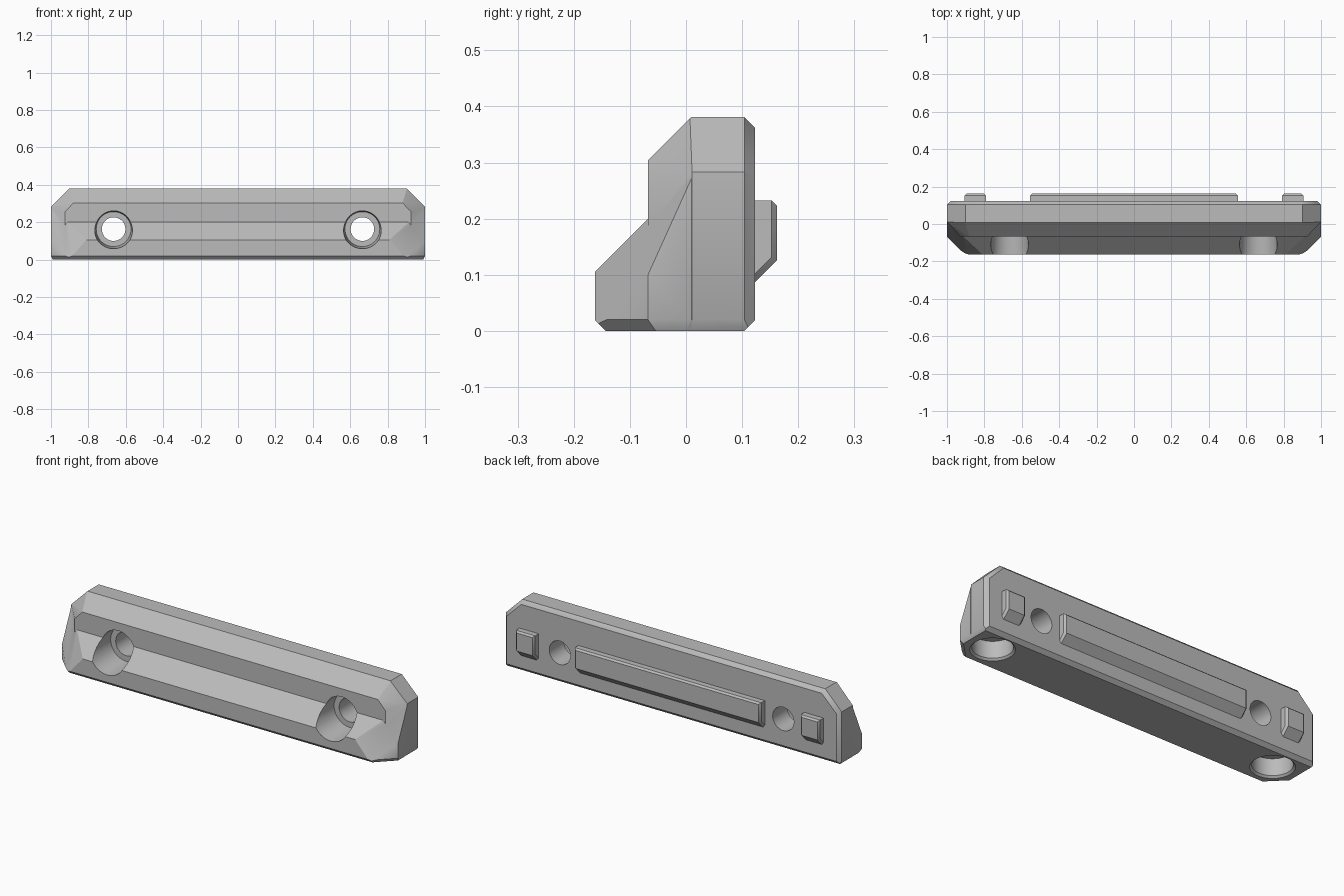
import bpy, bmesh
from math import radians
from mathutils import Vector, Matrix

cube = bpy.data.objects.get("Cube")
if cube:
    bpy.data.objects.remove(cube, do_unlink=True)

gray = bpy.data.materials.new("plain gray")
gray.use_nodes = True
gray.diffuse_color = (0.5, 0.5, 0.5, 1)
gray.node_tree.nodes["Principled BSDF"].inputs["Base Color"].default_value = (0.5, 0.5, 0.5, 1)


def finish(bm, name):
    bmesh.ops.recalc_face_normals(bm, faces=bm.faces)
    mesh = bpy.data.meshes.new(name)
    bm.to_mesh(mesh)
    bm.free()
    obj = bpy.data.objects.new(name, mesh)
    mesh.materials.append(gray)
    bpy.context.collection.objects.link(obj)
    return obj


def chiseled(name, low, high, cuts):
    """Box from low to high, trimmed to n.p <= d for each (n, d), mirrored in x."""
    low, high = Vector(low), Vector(high)
    bm = bmesh.new()
    bmesh.ops.create_cube(bm, size=1)
    bmesh.ops.scale(bm, vec=high - low, verts=bm.verts)
    bmesh.ops.translate(bm, vec=(low + high) / 2, verts=bm.verts)
    mid = (low.x + high.x) / 2
    for n, d in cuts:
        for side in ((1, -1) if n[0] else (1,)):
            no = Vector((n[0] * side, n[1], n[2]))
            co = no * (d / no.length_squared) + Vector((mid, 0, 0))
            geom = bm.verts[:] + bm.edges[:] + bm.faces[:]
            cut = bmesh.ops.bisect_plane(bm, geom=geom, plane_co=co, plane_no=no,
                                         clear_outer=True, dist=1e-6)
            edges = [e for e in cut["geom_cut"] if isinstance(e, bmesh.types.BMEdge)]
            bmesh.ops.holes_fill(bm, edges=[e for e in edges if e.is_boundary], sides=0)
    return finish(bm, name)


def round_cutter(name, start, axis, r1, r2, depth):
    """Round cutter running from start along axis, radius r1 to r2."""
    axis = Vector(axis)
    bm = bmesh.new()
    turn = axis.to_track_quat('Z', 'Y').to_matrix().to_4x4()
    place = Matrix.Translation(Vector(start) + axis * depth / 2) @ turn
    bmesh.ops.create_cone(bm, cap_ends=True, segments=64, radius1=r1, radius2=r2,
                          depth=depth, matrix=place)
    return finish(bm, name)


def combine(target, other, operation):
    mod = target.modifiers.new("combine", 'BOOLEAN')
    mod.operation, mod.solver, mod.object = operation, 'EXACT', other
    bpy.context.view_layer.objects.active = target
    bpy.ops.object.modifier_apply(modifier=mod.name)
    bpy.data.objects.remove(other, do_unlink=True)


# Upright back plate with chamfered rim and clipped top corners
body = chiseled("bracket_body", (-1, -0.068, 0), (1, 0.123, 0.381), [
    ((0, -1, 1), 0.372),
    ((0, 1, 1), 0.485),
    ((0, 1, -1), 0.104),
    ((1, 1, 0), 1.104),
    ((1, 0, 1), 1.283),
    ((1, 1.41, 1), 1.43),
    ((1, -1.28, 0.95), 1.255),
    ((1, -0.96, 0), 0.99),
    ((1, 0, -0.5), 0.99),
])

# Sloped front ledge with faceted ends
ledge = chiseled("front_ledge", (-1, -0.162, 0), (1, 0.01, 0.3), [
    ((0, -1, 1), 0.268),
    ((0, -1, -1), 0.143),
    ((1, -1.95, 0.88), 1.22),
    ((1, -1, 0), 1.068),
    ((1, -1, -1.2), 1.044),
    ((1, 0, -0.5), 0.99),
])
combine(body, ledge, 'UNION')

# Counterbored screw holes and round pockets underneath
for side in (-1, 1):
    screw = 0.665 * side
    pocket = 0.85 * side
    for args in (
        ((screw, -0.17, 0.163), (0, 1, 0), 0.105, 0.093, 0.17),
        ((screw, -0.05, 0.163), (0, 1, 0), 0.063, 0.063, 0.25),
        ((pocket, -0.01, -0.01), (0, 0, 1), 0.117, 0.097, 0.02),
        ((pocket, -0.01, -0.02), (0, 0, 1), 0.097, 0.097, 0.12),
    ):
        combine(body, round_cutter("hole_cutter", *args), 'DIFFERENCE')


# Raised keys on the back, undercut below and chamfered round the face
def back_key(name, x, half):
    return chiseled(name, (x - half, 0.115, 0.08), (x + half, 0.162, 0.232), [
        ((0, 1, 1), 0.385),
        ((0, 1, -1), 0.036),
        ((1, 1, 0), half + 0.152),
        ((1, 0.7, -0.7), half + 0.015),
    ])


parts = [body, back_key("back_rail", 0, 0.555),
         back_key("left_back_pad", 0.848, 0.057),
         back_key("right_back_pad", -0.848, 0.057)]

# Smooth the round holes and softly faceted ends, keep the rest crisp
bpy.ops.object.select_all(action='DESELECT')
for part in parts:
    part.select_set(True)
bpy.context.view_layer.objects.active = body
bpy.ops.object.shade_smooth_by_angle(angle=radians(31.6))
